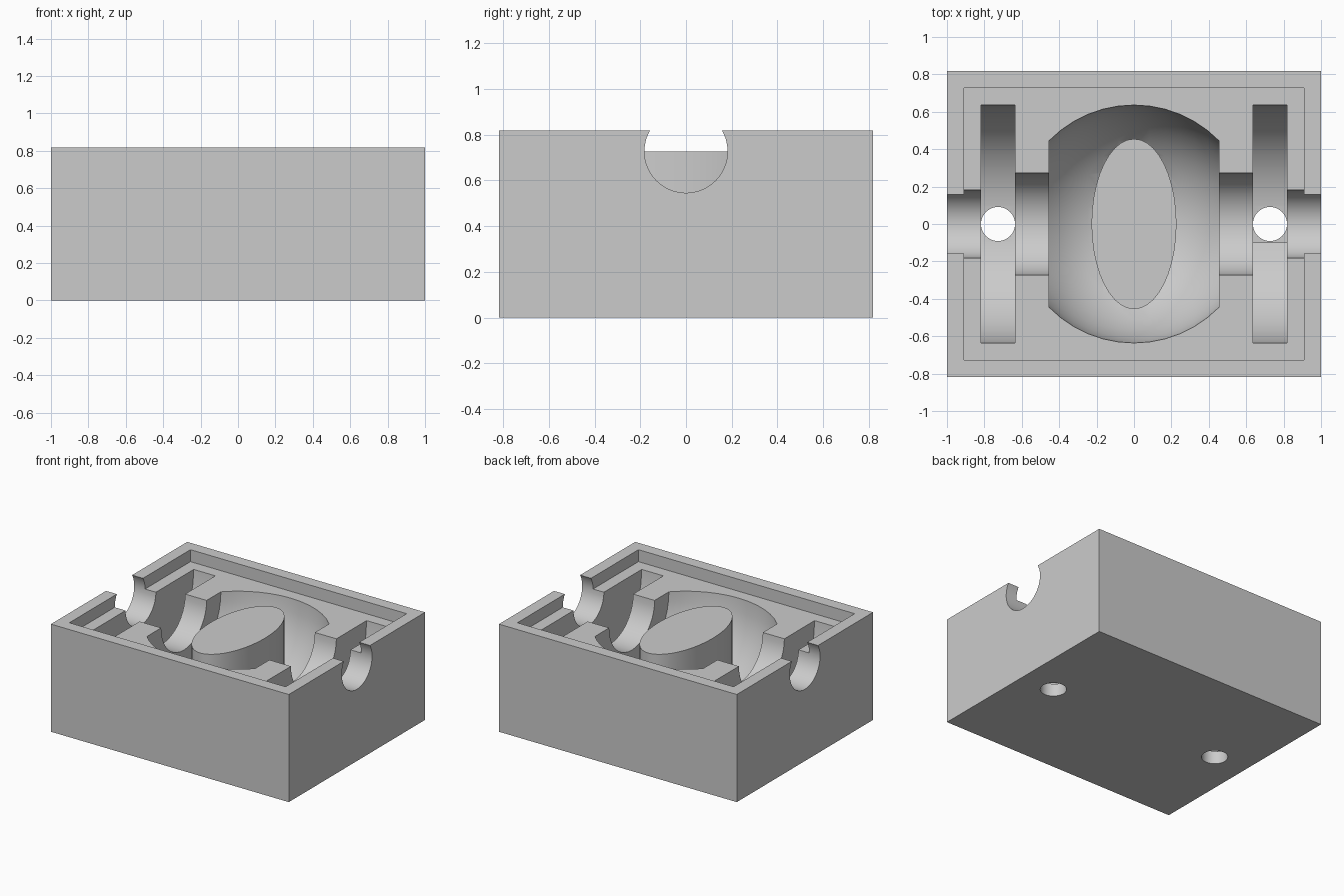
import bpy, bmesh, math
from mathutils import Matrix

W, D, H = 2.0, 1.636, 0.818     # outer block
RIM, AXIS = 0.091, 0.727        # rim thickness, height of floor and spindle axis
SEGS = 40

default = bpy.data.objects.get("Cube")
if default:
    bpy.data.objects.remove(default)

grey = bpy.data.materials.new("plain grey")
grey.use_nodes = True
colour = (0.6, 0.6, 0.6, 1)
grey.diffuse_color = colour
grey.node_tree.nodes["Principled BSDF"].inputs["Base Color"].default_value = colour


def add_object(name, bm):
    bmesh.ops.recalc_face_normals(bm, faces=bm.faces)
    mesh = bpy.data.meshes.new(name)
    bm.to_mesh(mesh)
    bm.free()
    mesh.materials.append(grey)
    obj = bpy.data.objects.new(name, mesh)
    bpy.context.collection.objects.link(obj)
    return obj


def box(name, size, bottom):
    bm = bmesh.new()
    place = Matrix.Translation((0, 0, bottom + size[2] / 2))
    bmesh.ops.create_cube(bm, size=1, matrix=place @ Matrix.Diagonal((*size, 1)))
    return add_object(name, bm)


def pillar(name, x, rx, ry, bottom, top):
    bm = bmesh.new()
    place = Matrix.Translation((x, 0, (bottom + top) / 2))
    bmesh.ops.create_cone(bm, cap_ends=True, segments=SEGS, radius1=1, radius2=1,
                          depth=top - bottom,
                          matrix=place @ Matrix.Diagonal((rx, ry, 1, 1)))
    return add_object(name, bm)


def lathe_x(name, profile):
    # Rings of (x, radius) turned about the spindle axis
    bm = bmesh.new()
    rings = []
    for x, r in profile:
        angles = [2 * math.pi * i / SEGS for i in range(SEGS)]
        rings.append([bm.verts.new((x, r * math.cos(a), AXIS + r * math.sin(a)))
                      for a in angles])
    for a, b in zip(rings, rings[1:]):
        for i in range(SEGS):
            j = (i + 1) % SEGS
            bm.faces.new((a[i], a[j], b[j], b[i]))
    bm.faces.new(rings[0])
    bm.faces.new(rings[-1])
    return add_object(name, bm)


def combine(target, tool, operation):
    mod = target.modifiers.new(operation.lower(), 'BOOLEAN')
    mod.operation, mod.solver, mod.object = operation, 'EXACT', tool
    bpy.context.view_layer.objects.active = target
    bpy.ops.object.modifier_apply(modifier=mod.name)
    bpy.data.objects.remove(tool)


housing = box("housing", (W, D, H), 0)

# Stepped spindle cavity: wall hole, wheel slot, shaft, truncated ball
R = 0.636
half = [(1.1, 0.182), (0.818, 0.182), (0.818, R), (0.636, R), (0.636, 0.273), (0.455, 0.273)]
limit = math.asin(0.455 / R)
steps = 12
arc = [limit * (2 * i / steps - 1) for i in range(steps + 1)]
ball = [(R * math.sin(a), R * math.cos(a)) for a in arc]
profile = [(-x, r) for x, r in half] + ball + half[::-1]
combine(housing, lathe_x("spindle_cutter", profile), 'DIFFERENCE')

# Shallow recess inside the rim
recess = box("recess_cutter", (W - 2 * RIM, D - 2 * RIM, 0.3), AXIS)
combine(housing, recess, 'DIFFERENCE')

# Drain holes under the wheel slots
for x in (-AXIS, AXIS):
    combine(housing, pillar("drain_cutter", x, 0.091, 0.091, -0.1, 0.3), 'DIFFERENCE')

# Oval island standing in the ball cavity
combine(housing, pillar("island", 0, 0.227, 0.455, 0.04, AXIS), 'UNION')

bpy.ops.object.select_all(action='DESELECT')
housing.select_set(True)
bpy.context.view_layer.objects.active = housing
bpy.ops.object.shade_smooth_by_angle(angle=math.radians(30))
